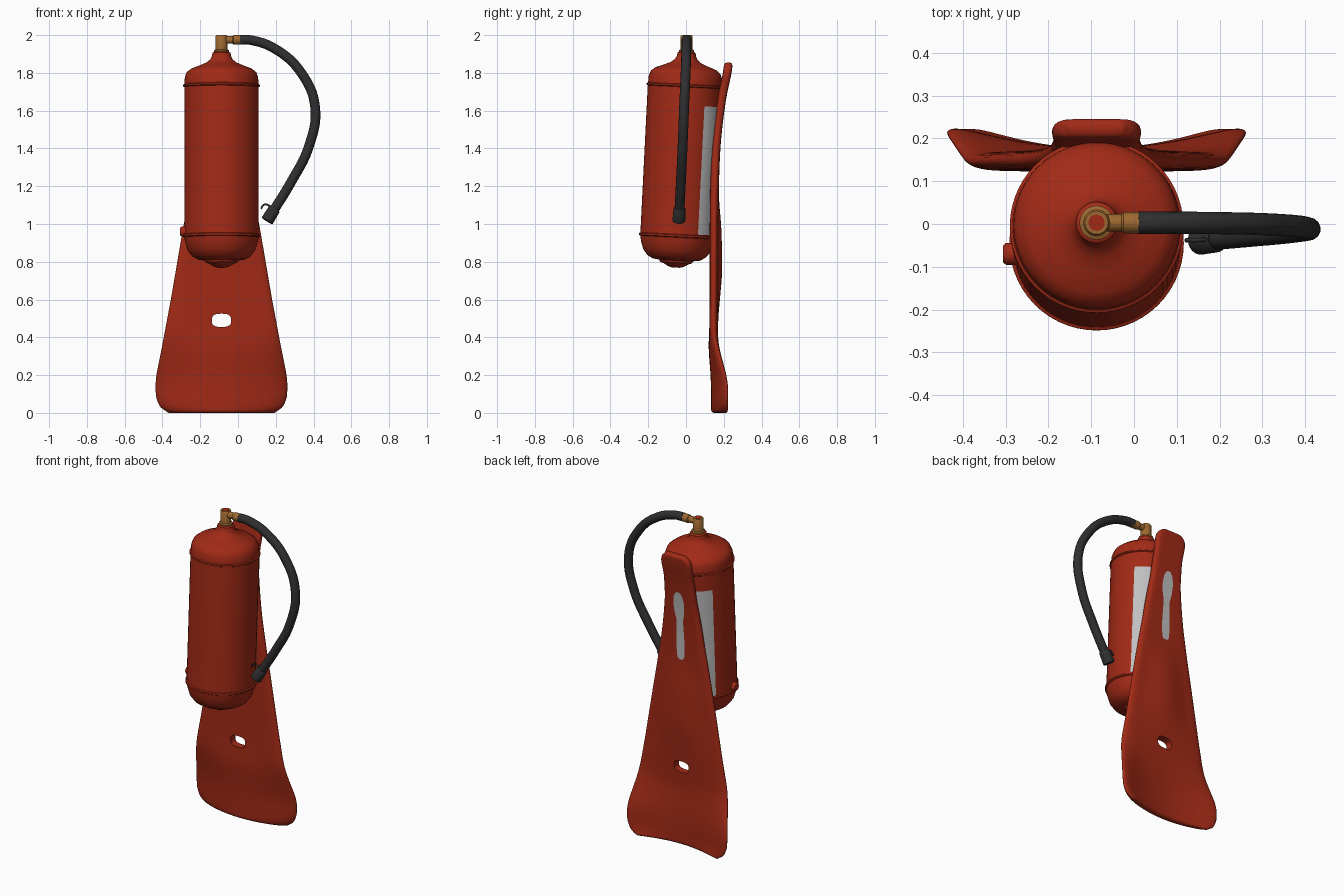
import bpy, bmesh, math
from mathutils import Vector

cube = bpy.data.objects.get("Cube")
if cube:
    bpy.data.objects.remove(cube, do_unlink=True)

CX = -0.0875          # shared centre line of tank and back plate
TAU = 2 * math.pi


def material(name, rgb, rough=0.6):
    m = bpy.data.materials.new(name)
    m.use_nodes = True
    m.diffuse_color = (*rgb, 1)
    bsdf = m.node_tree.nodes["Principled BSDF"]
    bsdf.inputs["Base Color"].default_value = (*rgb, 1)
    bsdf.inputs["Roughness"].default_value = rough
    return m


RED = material("red_paint", (0.36, 0.023, 0.008))
BRASS = material("brass", (0.34, 0.14, 0.03))
BLACK = material("black_rubber", (0.028, 0.028, 0.03))
GREY = material("grey_label", (0.52, 0.52, 0.52))


def smooth(ob, angle=40):
    bpy.ops.object.select_all(action="DESELECT")
    ob.select_set(True)
    bpy.context.view_layer.objects.active = ob
    bpy.ops.object.shade_smooth_by_angle(angle=math.radians(angle))


def loft(name, rings, mat, closed=True, caps=True):
    """Skin a list of equally long point rows."""
    bm = bmesh.new()
    rows = [[bm.verts.new(p) for p in ring] for ring in rings]
    n = len(rows[0])
    for a, b in zip(rows, rows[1:]):
        for i in range(n if closed else n - 1):
            j = (i + 1) % n
            bm.faces.new((a[i], a[j], b[j], b[i]))
    if caps:
        bm.faces.new(rows[0])
        bm.faces.new(rows[-1])
    bmesh.ops.recalc_face_normals(bm, faces=bm.faces)
    me = bpy.data.meshes.new(name)
    bm.to_mesh(me)
    bm.free()
    me.materials.append(mat)
    ob = bpy.data.objects.new(name, me)
    bpy.context.collection.objects.link(ob)
    smooth(ob)
    return ob


def lathe(name, profile, mat, sides=56):
    return loft(name, [[(r * math.cos(TAU * i / sides), r * math.sin(TAU * i / sides), z)
                        for i in range(sides)] for r, z in profile], mat)


def rod(name, start, end, profile, mat):
    """Lathe a (radius, fraction) profile along the line from start to end."""
    start, axis = Vector(start), Vector(end) - Vector(start)
    ob = lathe(name, [(r, f * axis.length) for r, f in profile], mat, 28)
    ob.location = start
    ob.rotation_mode = "QUATERNION"
    ob.rotation_quaternion = axis.to_track_quat("Z", "Y")
    return ob


def tube(name, points, radius, mat):
    cu = bpy.data.curves.new(name, "CURVE")
    cu.dimensions = "3D"
    cu.bevel_depth, cu.bevel_resolution, cu.use_fill_caps = radius, 5, True
    cu.resolution_u = 10
    sp = cu.splines.new("BEZIER")
    sp.bezier_points.add(len(points) - 1)
    for bp, p in zip(sp.bezier_points, points):
        bp.co = p
        bp.handle_left_type = bp.handle_right_type = "AUTO"
    cu.materials.append(mat)
    ob = bpy.data.objects.new(name, cu)
    bpy.context.collection.objects.link(ob)
    bpy.ops.object.select_all(action="DESELECT")
    ob.select_set(True)
    bpy.context.view_layer.objects.active = ob
    bpy.ops.object.convert(target="MESH")
    smooth(bpy.context.view_layer.objects.active)


def lerp(table, z):
    if z <= table[0][0]:
        return table[0][1]
    for (a, va), (b, vb) in zip(table, table[1:]):
        if z <= b:
            return va + (vb - va) * (z - a) / (b - a)
    return table[-1][1]


def soft(table, z, d=0.05):
    return sum(lerp(table, z + d * k / 2) for k in range(-2, 3)) / 5


# Tank, leaning slightly back, with a raised seam at each end
tank = lathe("tank", [
    (0.02, 0.77), (0.04, 0.775), (0.065, 0.79), (0.085, 0.797), (0.09, 0.808),
    (0.125, 0.813), (0.155, 0.83), (0.178, 0.86), (0.191, 0.9), (0.197, 0.93),
    (0.204, 0.934), (0.204, 0.943), (0.197, 0.947), (0.197, 1.727), (0.203, 1.731),
    (0.203, 1.739), (0.196, 1.743), (0.194, 1.78), (0.184, 1.806), (0.16, 1.825),
    (0.115, 1.842), (0.08, 1.857), (0.06, 1.873), (0.051, 1.89), (0.048, 1.908),
    (0.038, 1.916)], RED)

# Label wrapped round the rear of the tank
arc = [math.radians(33 + 114 * i / 30) for i in range(31)]
label = loft("tank_label", [[(0.1985 * math.cos(a), 0.1985 * math.sin(a), z) for a in arc]
                            for z in (0.95, 1.63)], GREY, False, False)
for ob in (tank, label):
    ob.location = (CX, -0.092, 0)
    ob.rotation_euler.x = -0.05

# Small clip on the side of the tank
rod("tank_clip", (-0.27, -0.07, 0.96), (-0.306, -0.07, 0.96),
    [(0.026, 0), (0.026, 0.8), (0.02, 1)], RED)

# Back plate: half width, depth, edge flare and rear swelling by height
WIDTH = [(0, 0.27), (0.012, 0.305), (0.035, 0.328), (0.08, 0.346), (0.14, 0.35), (0.2, 0.345),
         (0.35, 0.315), (0.6, 0.268), (0.94, 0.21), (1.3, 0.145), (1.55, 0.108), (1.7, 0.1),
         (1.79, 0.105), (1.825, 0.098), (1.845, 0.08), (1.855, 0.055)]
DEPTH = [(0, 0.155), (0.18, 0.155), (0.35, 0.141), (0.45, 0.147), (1.1, 0.149), (1.3, 0.154),
         (1.42, 0.16), (1.55, 0.173), (1.7, 0.195), (1.78, 0.216), (1.85, 0.226)]
FLARE = [(0, 0.058), (0.16, 0.06), (0.3, 0.03), (0.42, 0)]
SWELL = [(0.5, 0), (0.75, 0.022), (0.98, 0.016), (1.15, 0)]
HALF = 0.023
TOP = 1.855


def plate_ring(z):
    w, y0 = soft(WIDTH, z, 0.012), soft(DEPTH, z)
    k, s = soft(FLARE, z), soft(SWELL, z)
    edge = min(z, TOP - z) / 0.02
    h = HALF * (0.3 + 0.7 * math.sqrt(1 - (1 - min(edge, 1)) ** 2))
    ring = []
    for i in range(72):
        a = TAU * i / 72
        u, side = math.cos(a), math.sin(a)
        t = h * (1 - abs(u) ** 10) ** 0.5 if abs(u) < 1 else 0
        y = y0 + k * u * u + (t if side > 0 else -t)
        if side > 0:
            y += s * max(0, 1 - (u / 0.75) ** 2) ** 2
        ring.append((CX + w * u, y, z))
    return ring


steps = [TOP * (0.35 * (1 - math.cos(math.pi * i / 90)) / 2 + 0.65 * i / 90) for i in range(91)]
ends = [0.003, 0.008, 0.014]
heights = sorted(steps + ends + [TOP - e for e in ends])
plate = loft("back_plate", [plate_ring(z) for z in heights], RED)


# Rounded slot through the plate
def slot_ring(y):
    pts = []
    for i in range(40):
        c, s = math.cos(TAU * i / 40), math.sin(TAU * i / 40)
        pts.append((CX + 0.051 * math.copysign(abs(c) ** 0.7, c), y,
                    0.49 + 0.035 * math.copysign(abs(s) ** 0.7, s)))
    return pts


cutter = loft("slot_cutter", [slot_ring(0), slot_ring(0.4)], RED)
cutter.hide_render = True
cut = plate.modifiers.new("slot", "BOOLEAN")
cut.operation, cut.object, cut.solver = "DIFFERENCE", cutter, "EXACT"
bpy.context.view_layer.objects.active = plate
bpy.ops.object.modifier_apply(modifier=cut.name)
bpy.data.objects.remove(cutter, do_unlink=True)
smooth(plate)

# Grey patch on the rear of the plate
PATCH = [(1.17, 0.012), (1.185, 0.024), (1.25, 0.029), (1.36, 0.024), (1.42, 0.022),
         (1.47, 0.034), (1.53, 0.038), (1.58, 0.03), (1.605, 0.012)]
rows = []
for i in range(31):
    z = 1.17 + 0.435 * i / 30
    w, y = lerp(PATCH, z), soft(DEPTH, z) + HALF + 0.003
    rows.append([(CX - w, y, z), (CX + w, y, z)])
loft("plate_patch", rows, GREY, False, False)

# Brass valve with side outlet
rod("valve_stem", (CX, 0.003, 1.9), (CX, 0.003, 2.0),
    [(0.04, 0), (0.04, 0.2), (0.031, 0.24), (0.031, 0.95), (0.027, 1)], BRASS)
rod("valve_cap", (CX, 0.003, 1.99), (CX, 0.003, 2.0), [(0.019, 0), (0.019, 1.1)], RED)
rod("valve_outlet", (CX, 0.003, 1.975), (0.03, 0.003, 1.975),
    [(0.02, 0), (0.02, 0.5), (0.025, 0.54), (0.025, 1)], BRASS)

# Hose, nozzle and wire trigger
tube("hose", [(0.01, 0.003, 1.976), (0.07, 0.003, 1.973), (0.2, 0.002, 1.925),
              (0.335, -0.002, 1.8), (0.408, -0.01, 1.62), (0.375, -0.018, 1.41),
              (0.28, -0.027, 1.22), (0.175, -0.036, 1.05)], 0.026, BLACK)
rod("nozzle", (0.196, -0.034, 1.085), (0.153, -0.038, 1.015),
    [(0.026, 0), (0.032, 0.1), (0.034, 0.95), (0.028, 1)], BLACK)
tube("trigger_wire", [(0.178, -0.036, 1.07), (0.16, -0.037, 1.1), (0.138, -0.038, 1.102),
                      (0.122, -0.038, 1.08)], 0.005, BLACK)
